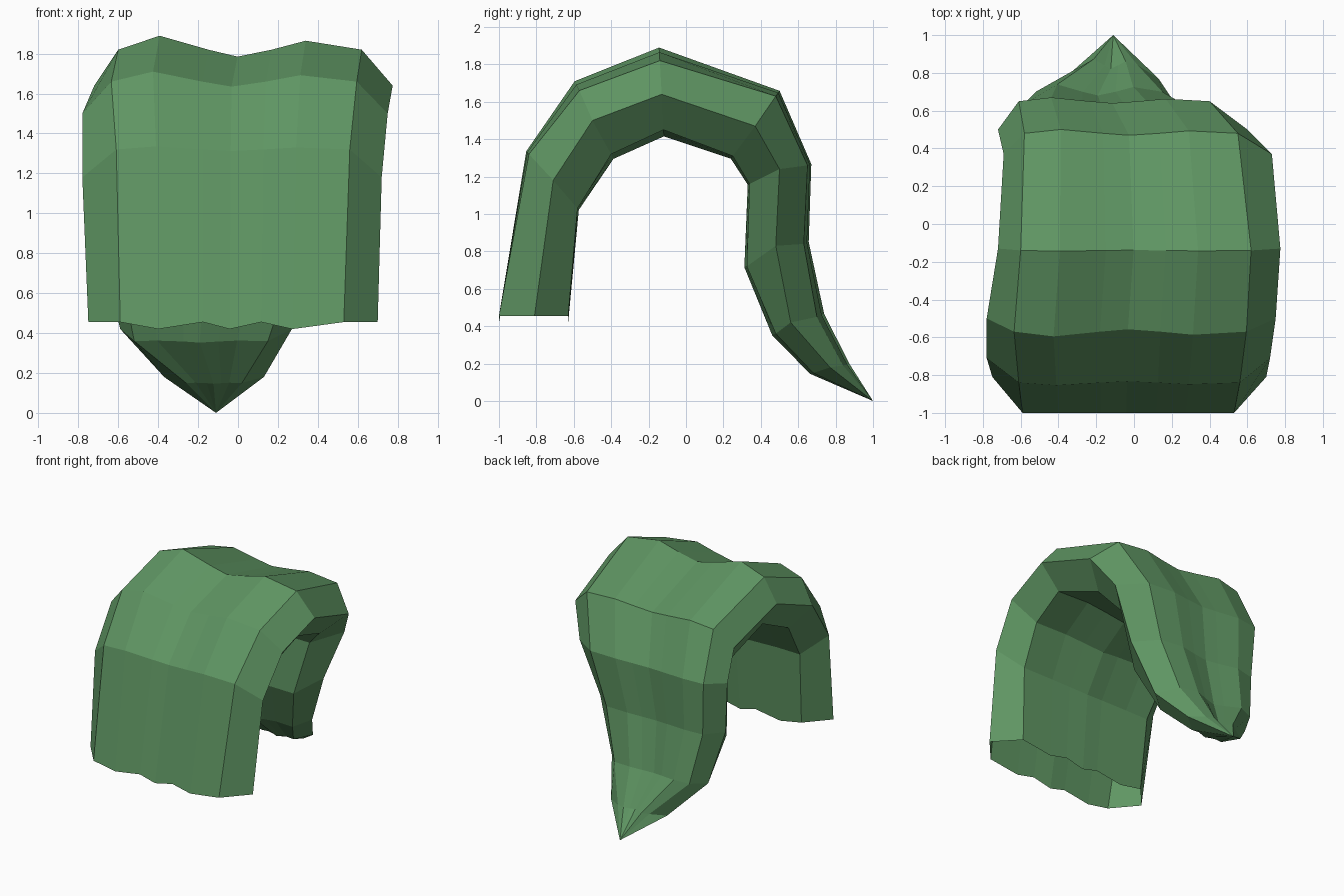
import bpy, bmesh
from mathutils import Vector

if "Cube" in bpy.data.objects:
    bpy.data.objects.remove(bpy.data.objects["Cube"])

# One green for the whole shell
green = bpy.data.materials.new("leaf green")
green.diffuse_color = (0.115, 0.305, 0.125, 1)
green.use_nodes = True
green.node_tree.nodes["Principled BSDF"].inputs["Base Color"].default_value = green.diffuse_color

# Stations along the arch, front hem to tail tip:
# outer (y, z), side ridge (y, z), inner (y, z), corner x pair, ridge x pair, ripple
stations = [
    ((-1.0, .455), (-.81, .455), (-.63, .455), (-.59, .53), (-.75, .70), 0),
    ((-.84, 1.32), (-.71, 1.18), (-.58, 1.03), (-.61, .56), (-.78, .72), .3),
    ((-.57, 1.66), (-.50, 1.50), (-.40, 1.32), (-.635, .595), (-.78, .75), .8),
    ((-.14, 1.82), (-.13, 1.64), (-.12, 1.45), (-.60, .62), (-.72, .775), 1),
    ((.48, 1.63), (.37, 1.47), (.25, 1.31), (-.58, .55), (-.69, .73), .5),
    ((.65, 1.26), (.50, 1.24), (.34, 1.16), (-.61, .40), (-.72, .60), .3),
    ((.63, .84), (.48, .83), (.325, .72), (-.59, .27), (-.69, .43), .4),
    ((.70, .45), (.56, .42), (.48, .36), (-.52, .15), (-.59, .27), .6),
    ((.84, .19), (.77, .18), (.68, .15), (-.26, .02), (-.37, .13), .5),
]
tip = Vector((-.11, 1, 0))

# Ripple across the width: fraction, outer height, inner height, hem dip
ripple = [(0, 0, 0, 0), (.17, .07, .01, .035), (.37, 0, -.01, 0),
          (.49, -.035, -.035, .035), (.63, 0, -.01, 0),
          (.77, .045, .01, .035), (1, 0, 0, 0)]


def section(k):
    outer, ridge, inner, cx, rx, amp = stations[k]
    o, i = Vector((0, *outer)), Vector((0, *inner))
    out = (o - i).normalized()
    top, under = [], []
    for u, h, d, dip in ripple:
        x = Vector((cx[0] + u * (cx[1] - cx[0]), 0, 0))
        hem = Vector((0, 0, -dip if k == 0 else 0))
        top.append(x + o + out * h * amp + hem)
        under.append(x + i + out * d * amp + hem)
    return ([Vector((rx[0], *ridge))] + top
            + [Vector((rx[1], *ridge))] + under[::-1])


# Hollow curled shell: loft the sections, hem left open, tail closed to a point
bm = bmesh.new()
rings = [[bm.verts.new(p) for p in section(k)] for k in range(len(stations))]
n = len(rings[0])
for a, b in zip(rings, rings[1:]):
    for j in range(n):
        bm.faces.new((a[j], a[(j + 1) % n], b[(j + 1) % n], b[j]))
end = bm.verts.new(tip)
for j in range(n):
    bm.faces.new((rings[-1][j], rings[-1][(j + 1) % n], end))
bmesh.ops.recalc_face_normals(bm, faces=bm.faces)

mesh = bpy.data.meshes.new("curled_shell")
bm.to_mesh(mesh)
bm.free()
mesh.materials.append(green)
shell = bpy.data.objects.new("curled_shell", mesh)
bpy.context.collection.objects.link(shell)
